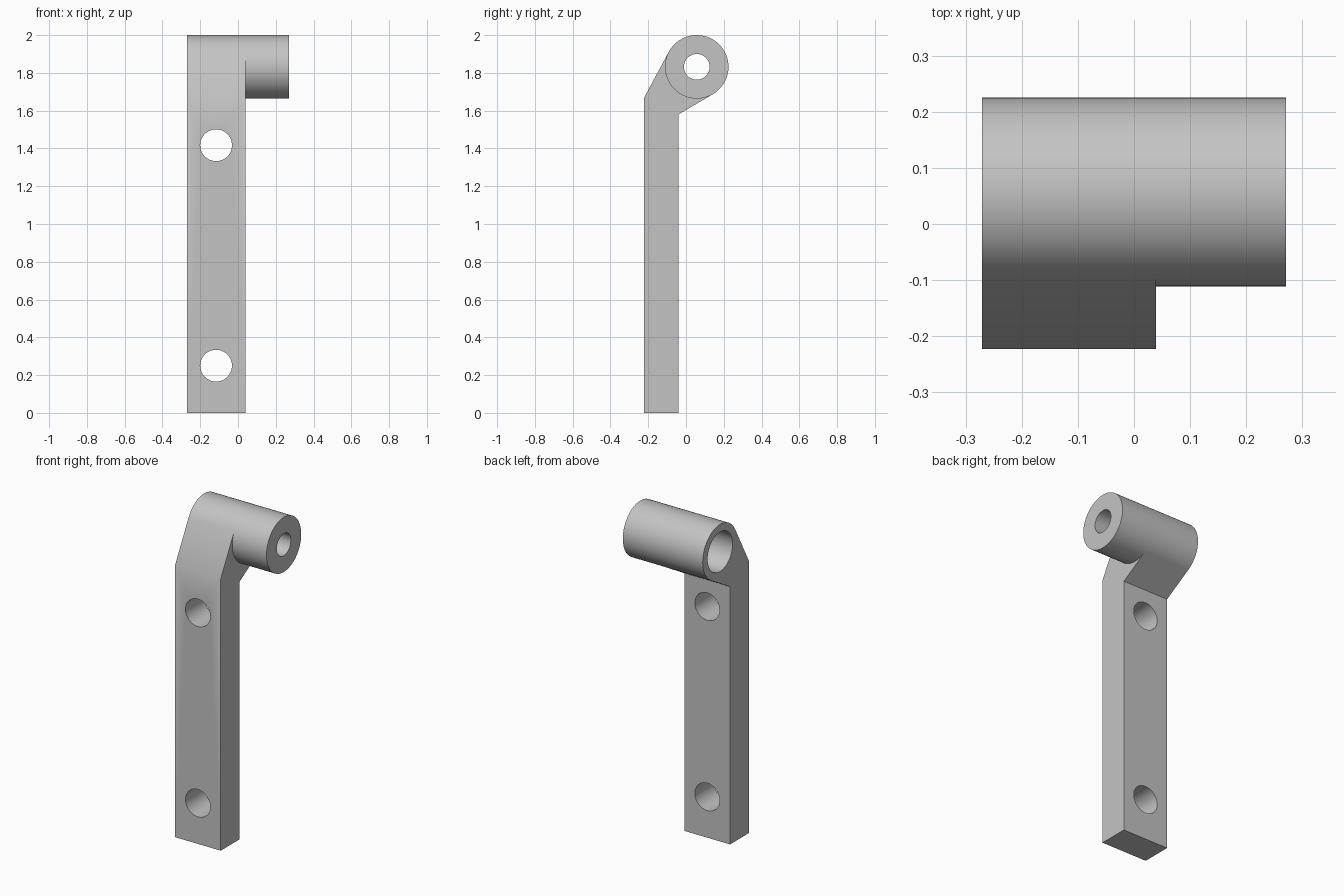
import bpy, bmesh, math
from mathutils import Matrix, Vector

if "Cube" in bpy.data.objects:
    bpy.data.objects.remove(bpy.data.objects["Cube"], do_unlink=True)

HALF = 0.271                     # half length of the barrel
ARM_RIGHT, ARM_LEFT = -HALF, 0.039
CY, CZ, R = 0.057, 1.832, 0.168  # barrel axis and radius
PIN_R, BORE_R, STEP_X = 0.068, 0.121, 0.13
FRONT, BACK = -0.223, -0.04

metal = bpy.data.materials.new("plain_grey")
metal.use_nodes = True
GREY = (0.55, 0.55, 0.55, 1)
metal.diffuse_color = GREY
metal.node_tree.nodes["Principled BSDF"].inputs["Base Color"].default_value = GREY


def make_object(name, bm):
    bmesh.ops.recalc_face_normals(bm, faces=bm.faces[:])
    mesh = bpy.data.meshes.new(name)
    bm.to_mesh(mesh)
    bm.free()
    mesh.materials.append(metal)
    obj = bpy.data.objects.new(name, mesh)
    bpy.context.collection.objects.link(obj)
    return obj


def smooth(obj):
    obj.data.polygons.foreach_set("use_smooth", [True] * len(obj.data.polygons))
    obj.data.set_sharp_from_angle(angle=math.radians(30))


def tangent_angle(y, z, side):
    """Angle on the barrel where a line from (y, z) touches it."""
    dy, dz = y - CY, z - CZ
    return math.atan2(dz, dy) + side * math.acos(R / math.hypot(dy, dz))


def on_barrel(angle, radius=R):
    return (CY + radius * math.cos(angle), CZ + radius * math.sin(angle))


# Barrel: stepped tube turned about its axis
bm = bmesh.new()
section = [(-HALF, R), (HALF, R), (HALF, PIN_R), (STEP_X, PIN_R),
           (STEP_X, BORE_R), (-HALF, BORE_R)]
verts = [bm.verts.new((x, CY, CZ + r)) for x, r in section]
edges = [bm.edges.new((verts[i - 1], verts[i])) for i in range(len(verts))]
bmesh.ops.spin(bm, geom=verts + edges, cent=(0, CY, CZ), axis=(1, 0, 0),
               angle=math.tau, steps=96, use_merge=True)
bmesh.ops.remove_doubles(bm, verts=bm.verts[:], dist=1e-5)
barrel = make_object("barrel", bm)
smooth(barrel)

# Arm: bent side profile whose head cradles the barrel along both tangents
front_bend, back_bend = (FRONT, 1.667), (BACK, 1.58)
upper = tangent_angle(*front_bend, -1) % math.tau
lower = tangent_angle(*back_bend, 1) % math.tau
STEPS = 24
cradle = [on_barrel(lower + (upper - lower) * i / STEPS, R if i in (0, STEPS) else R * 0.985)
          for i in range(STEPS + 1)]
profile = [(FRONT, 0), (BACK, 0), back_bend] + cradle + [front_bend]
bm = bmesh.new()
side = bm.faces.new([bm.verts.new((ARM_RIGHT, y, z)) for y, z in profile])
grown = bmesh.ops.extrude_face_region(bm, geom=[side], use_keep_orig=True)
bmesh.ops.translate(bm, vec=Vector((ARM_LEFT - ARM_RIGHT, 0, 0)),
                    verts=[v for v in grown["geom"] if isinstance(v, bmesh.types.BMVert)])
arm = make_object("mounting_arm", bm)

# Screw holes through the arm
bm = bmesh.new()
for z in (0.25, 1.417):
    place = Matrix.Translation(((ARM_RIGHT + ARM_LEFT) / 2, (FRONT + BACK) / 2, z))
    bmesh.ops.create_cone(bm, cap_ends=True, segments=64, radius1=0.084, radius2=0.084,
                          depth=0.5, matrix=place @ Matrix.Rotation(math.pi / 2, 4, "X"))
cutter = make_object("screw_hole_cutter", bm)
cutter.hide_render = True
cut = arm.modifiers.new("screw_holes", "BOOLEAN")
cut.operation = "DIFFERENCE"
cut.solver = "EXACT"
cut.object = cutter
bpy.context.view_layer.objects.active = arm
bpy.ops.object.modifier_apply(modifier=cut.name)
bpy.data.objects.remove(cutter, do_unlink=True)
smooth(arm)
